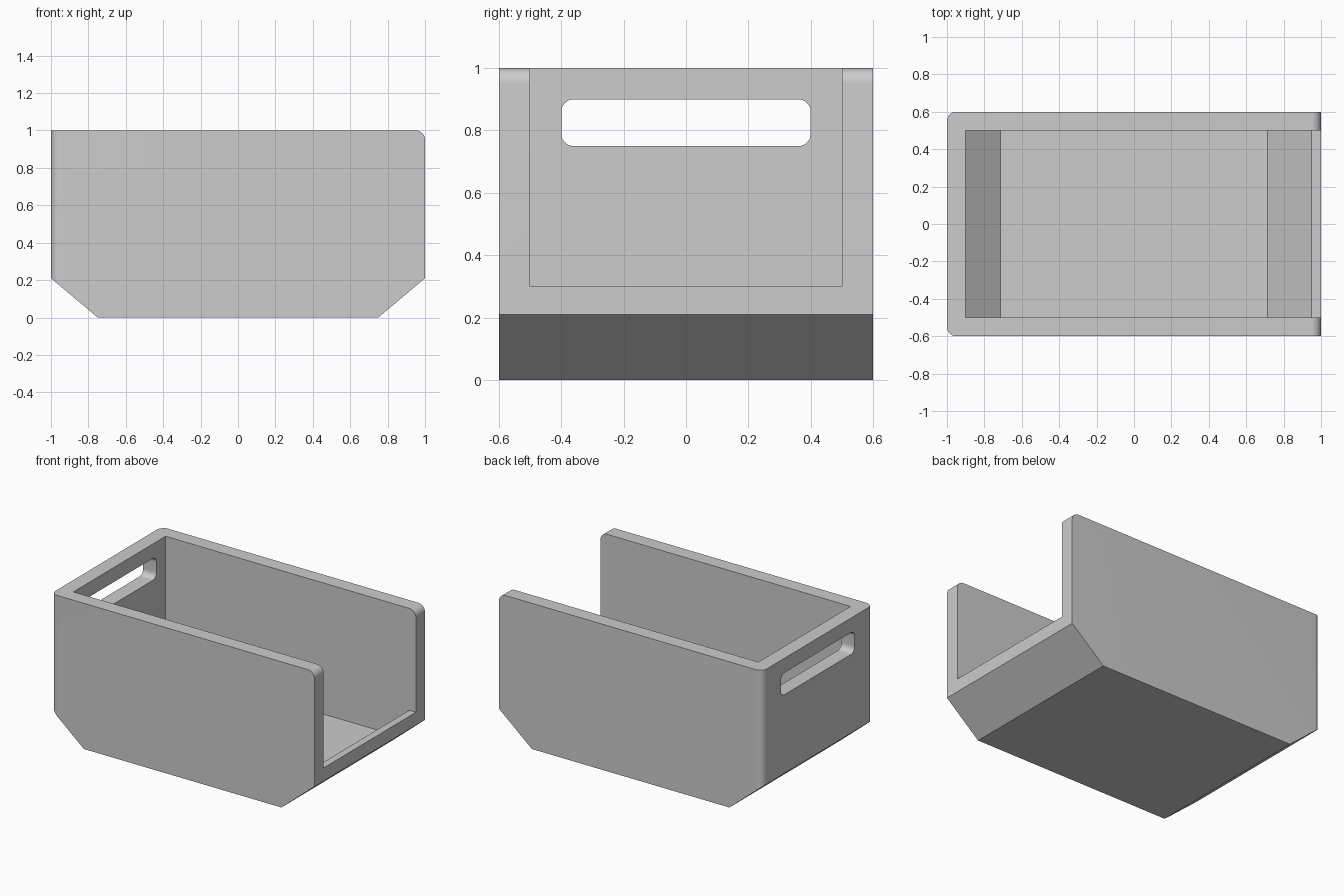
import bpy
import bmesh
from math import sin, tan, radians
from mathutils import Vector

default = bpy.data.objects.get("Cube")
if default:
    bpy.data.objects.remove(default, do_unlink=True)

AXES = {
    "xz": lambda a, b, d: (a, d, b),
    "xy": lambda a, b, d: (a, b, d),
    "yz": lambda a, b, d: (d, a, b),
}


def rounded(points, segments=10):
    """Outline from (a, b, radius) corners, with arcs where radius > 0."""
    out = []
    for i, (a, b, r) in enumerate(points):
        p = Vector((a, b))
        if r == 0:
            out.append(p)
            continue
        to_prev = (Vector(points[i - 1][:2]) - p).normalized()
        to_next = (Vector(points[(i + 1) % len(points)][:2]) - p).normalized()
        half = to_prev.angle(to_next) / 2
        centre = p + (to_prev + to_next).normalized() * (r / sin(half))
        u = (p + to_prev * (r / tan(half)) - centre).normalized()
        v = (p + to_next * (r / tan(half)) - centre).normalized()
        for k in range(segments + 1):
            out.append(centre + u.slerp(v, k / segments) * r)
    return out


def prism(name, points, plane, low, high):
    """Extrude a rounded outline between two depths along the plane's normal."""
    outline = rounded(points)
    bm = bmesh.new()
    place = AXES[plane]
    base = bm.faces.new([bm.verts.new(place(p.x, p.y, low)) for p in outline])
    grown = bmesh.ops.extrude_face_region(bm, geom=[base])
    verts = [g for g in grown["geom"] if isinstance(g, bmesh.types.BMVert)]
    bmesh.ops.translate(bm, verts=verts, vec=place(0, 0, high - low))
    bmesh.ops.recalc_face_normals(bm, faces=bm.faces)
    mesh = bpy.data.meshes.new(name)
    bm.to_mesh(mesh)
    bm.free()
    obj = bpy.data.objects.new(name, mesh)
    bpy.context.collection.objects.link(obj)
    return obj


def combine(target, tool, operation):
    """Apply a boolean and discard its tool."""
    mod = target.modifiers.new(tool.name, "BOOLEAN")
    mod.operation = operation
    mod.solver = "EXACT"
    mod.object = tool
    bpy.ops.object.select_all(action="DESELECT")
    bpy.context.view_layer.objects.active = target
    target.select_set(True)
    bpy.ops.object.modifier_apply(modifier=mod.name)
    bpy.data.objects.remove(tool, do_unlink=True)


# Side profile with chamfered base and rounded upper corners at the open end
bin_body = prism("bin_body", [
    (-0.75, 0, 0), (0.75, 0, 0), (1, 0.21, 0), (1, 1, 0.05), (-1, 1, 0), (-1, 0.21, 0),
], "xz", -0.8, 0.8)

# Plan outline, rounding the two vertical corners of the closed end
plan = prism("plan_outline", [
    (-1, -0.6, 0.05), (1.2, -0.6, 0), (1.2, 0.6, 0), (-1, 0.6, 0.05),
], "xy", -0.2, 1.2)
combine(bin_body, plan, "INTERSECT")

# Cavity with sloped ends and a low lip at the open end
cavity = prism("cavity_cutter", [
    (-0.713, 0.1, 0), (0.713, 0.1, 0), (0.95, 0.3, 0), (1.2, 0.3, 0),
    (1.2, 1.2, 0), (-0.9, 1.2, 0), (-0.9, 0.257, 0),
], "xz", -0.5, 0.5)
combine(bin_body, cavity, "DIFFERENCE")

# Handle slot through the closed end
slot = prism("handle_slot_cutter", [
    (-0.4, 0.75, 0.04), (0.4, 0.75, 0.04), (0.4, 0.9, 0.04), (-0.4, 0.9, 0.04),
], "yz", -1.2, -0.8)
combine(bin_body, slot, "DIFFERENCE")

# Plain grey finish
grey = bpy.data.materials.new("grey")
grey.use_nodes = True
colour = (0.604, 0.604, 0.604, 1)
grey.diffuse_color = colour
grey.node_tree.nodes["Principled BSDF"].inputs["Base Color"].default_value = colour
bin_body.data.materials.clear()
bin_body.data.materials.append(grey)
for face in bin_body.data.polygons:
    face.material_index = 0
bpy.ops.object.shade_smooth_by_angle(angle=radians(30))
